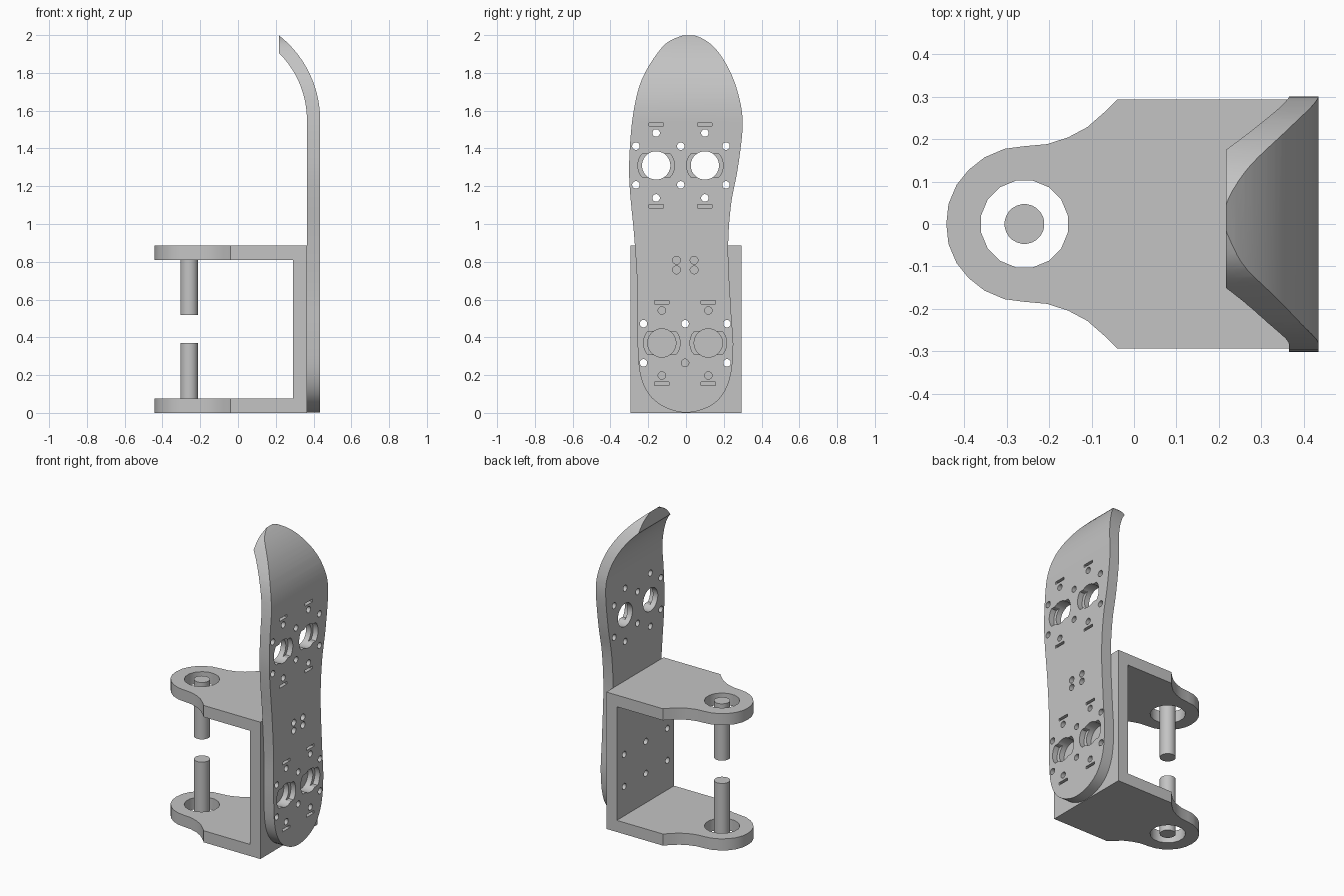
import bpy, bmesh
from math import sin, cos, pi, asin
from mathutils import Vector

cube = bpy.data.objects.get("Cube")
if cube:
    bpy.data.objects.remove(cube, do_unlink=True)

grey = bpy.data.materials.new("plain grey")
grey.use_nodes = True
grey.diffuse_color = (0.55, 0.55, 0.55, 1)
grey.node_tree.nodes["Principled BSDF"].inputs["Base Color"].default_value = grey.diffuse_color

PLACE = {"x": lambda a, b, h: (h, a, b),
         "y": lambda a, b, h: (a, h, b),
         "z": lambda a, b, h: (a, b, h)}


def prisms(name, outlines, axis, lo, hi):
    """Extrude one or more flat outlines along an axis into one object."""
    bm = bmesh.new()
    for outline in outlines:
        verts = [bm.verts.new(PLACE[axis](a, b, lo)) for a, b in outline]
        face = bm.faces.new(verts)
        ext = bmesh.ops.extrude_face_region(bm, geom=[face])
        moved = [g for g in ext["geom"] if isinstance(g, bmesh.types.BMVert)]
        bmesh.ops.translate(bm, verts=moved, vec=PLACE[axis](0, 0, hi - lo))
    bmesh.ops.recalc_face_normals(bm, faces=bm.faces)
    mesh = bpy.data.meshes.new(name)
    bm.to_mesh(mesh)
    bm.free()
    mesh.materials.append(grey)
    obj = bpy.data.objects.new(name, mesh)
    bpy.context.collection.objects.link(obj)
    return obj


def activate(obj):
    bpy.ops.object.select_all(action="DESELECT")
    obj.select_set(True)
    bpy.context.view_layer.objects.active = obj


def combine(obj, cutter, operation="DIFFERENCE"):
    """Apply a boolean and throw the cutter away."""
    cutter.hide_render = True
    activate(obj)
    mod = obj.modifiers.new("cut", "BOOLEAN")
    mod.operation, mod.solver, mod.object = operation, "EXACT", cutter
    bpy.ops.object.modifier_apply(modifier=mod.name)
    bpy.data.objects.remove(cutter, do_unlink=True)


def smooth(obj):
    activate(obj)
    bpy.ops.object.shade_smooth_by_angle(angle=pi / 6)


def circle(a, b, r, n=24, limit=1.0):
    """Circle outline, optionally flattened above and below."""
    return [(a + r * cos(t), b + max(-limit, min(limit, r * sin(t))))
            for t in (2 * pi * (i + 0.5) / n for i in range(n))]


def rect(a, b, w, h):
    return [(a - w / 2, b - h / 2), (a + w / 2, b - h / 2),
            (a + w / 2, b + h / 2), (a - w / 2, b + h / 2)]


def closed_curve(pts, steps=5):
    """Smooth closed curve through the given points."""
    out, n = [], len(pts)
    for i in range(n):
        p0, p1, p2, p3 = (Vector(pts[(i + k) % n]) for k in (-1, 0, 1, 2))
        for s in range(steps):
            t = s / steps
            v = 0.5 * (2 * p1 + (p2 - p0) * t + (2 * p0 - 5 * p1 + 4 * p2 - p3) * t * t
                       + (3 * p1 - p0 - 3 * p2 + p3) * t ** 3)
            out.append((v.x, v.y))
    return out


# Main sizes
INNER, OUTER, TIP = 0.365, 0.435, 0.217
HEIGHT, WALL, PIN_X = 0.885, 0.075, -0.258
LOW_SCREWS = [circle(y, z, 0.02, 16) for y in (-0.225, -0.005, 0.217) for z in (0.265, 0.472)]

# Bracket: one outline, hollowed to a C shape
half = [(INNER, 0.293), (-0.04, 0.293), (-0.07, 0.263), (-0.11, 0.228), (-0.155, 0.204),
        (-0.205, 0.188), (-0.26, 0.183), (-0.305, 0.177), (-0.352, 0.157),
        (-0.39, 0.127), (-0.418, 0.092), (-0.437, 0.047)]
outline = half + [(-0.442, 0)] + [(x, -y) for x, y in reversed(half)]
bracket = prisms("bracket", [outline], "z", 0, HEIGHT)
gap = rect(-0.21, HEIGHT / 2, 1.0, HEIGHT - 2 * WALL)
combine(bracket, prisms("gap_cutter", [gap], "y", -0.5, 0.5))
combine(bracket, prisms("arm_hole_cutter", [circle(PIN_X, 0, 0.104, 16)], "z", -0.1, 1))
combine(bracket, prisms("screw_cutter", LOW_SCREWS, "x", 0.2, 0.5))
smooth(bracket)

# Pins standing free in the arm holes
for name, lo, hi in (("lower_pin", 0, 0.37), ("upper_pin", 0.517, HEIGHT)):
    smooth(prisms(name, [circle(PIN_X, 0, 0.047)], "z", lo, hi))

# Sole plate: bent side profile trimmed by the sole outline
BEND_Z, R_OUT = 1.55, 0.57
R_IN, centre = R_OUT - (OUTER - INNER), OUTER - R_OUT


def bend(r, n=18):
    end = pi / 2 - asin((TIP - centre) / r)
    return [(centre + r * cos(end * i / n), BEND_Z + r * sin(end * i / n)) for i in range(n + 1)]


profile = [(INNER, -0.1), (OUTER, -0.1)] + bend(R_OUT) + bend(R_IN)[::-1]
sole_points = [(0.04, 2.0), (0.14, 1.945), (0.222, 1.83), (0.276, 1.69), (0.3, 1.53),
               (0.275, 1.3), (0.238, 1.1), (0.223, 0.86), (0.238, 0.545), (0.25, 0.33),
               (0.222, 0.15), (0.135, 0.04), (-0.015, 0.002), (-0.16, 0.06),
               (-0.238, 0.185), (-0.257, 0.39), (-0.257, 0.65), (-0.273, 0.92),
               (-0.297, 1.18), (-0.3, 1.35), (-0.28, 1.58), (-0.232, 1.77),
               (-0.127, 1.935), (-0.04, 1.99)]
sole = prisms("sole_plate", [profile], "y", -0.5, 0.5)
combine(sole, prisms("sole_trim", [closed_curve(sole_points)], "x", 0, 0.6), "INTERSECT")

# Holes through the sole, and shallow pockets in its outer face
holes = LOW_SCREWS + [circle(y, z, 0.02, 16) for y in (-0.265, -0.028, 0.212) for z in (1.207, 1.412)]
holes += [circle(y, z, 0.021, 16) for y in (-0.05, 0.043) for z in (0.757, 0.808)]
slots, notches = [], []
for z, sides in ((0.37, (-0.128, 0.118)), (1.31, (-0.158, 0.1))):
    for y in sides:
        holes.append(circle(y, z, 0.075, 32))
        notches.append(circle(y, z, 0.097, 32, 0.06))
        for s in (-1, 1):
            holes.append(circle(y, z + s * 0.172, 0.02, 16))
            slots.append(rect(y, z + s * 0.216, 0.076, 0.017))
combine(sole, prisms("pocket_cutter", slots + notches, "x", OUTER - 0.035, 0.6))
combine(sole, prisms("hole_cutter", holes, "x", 0.3, 0.6))
smooth(sole)
